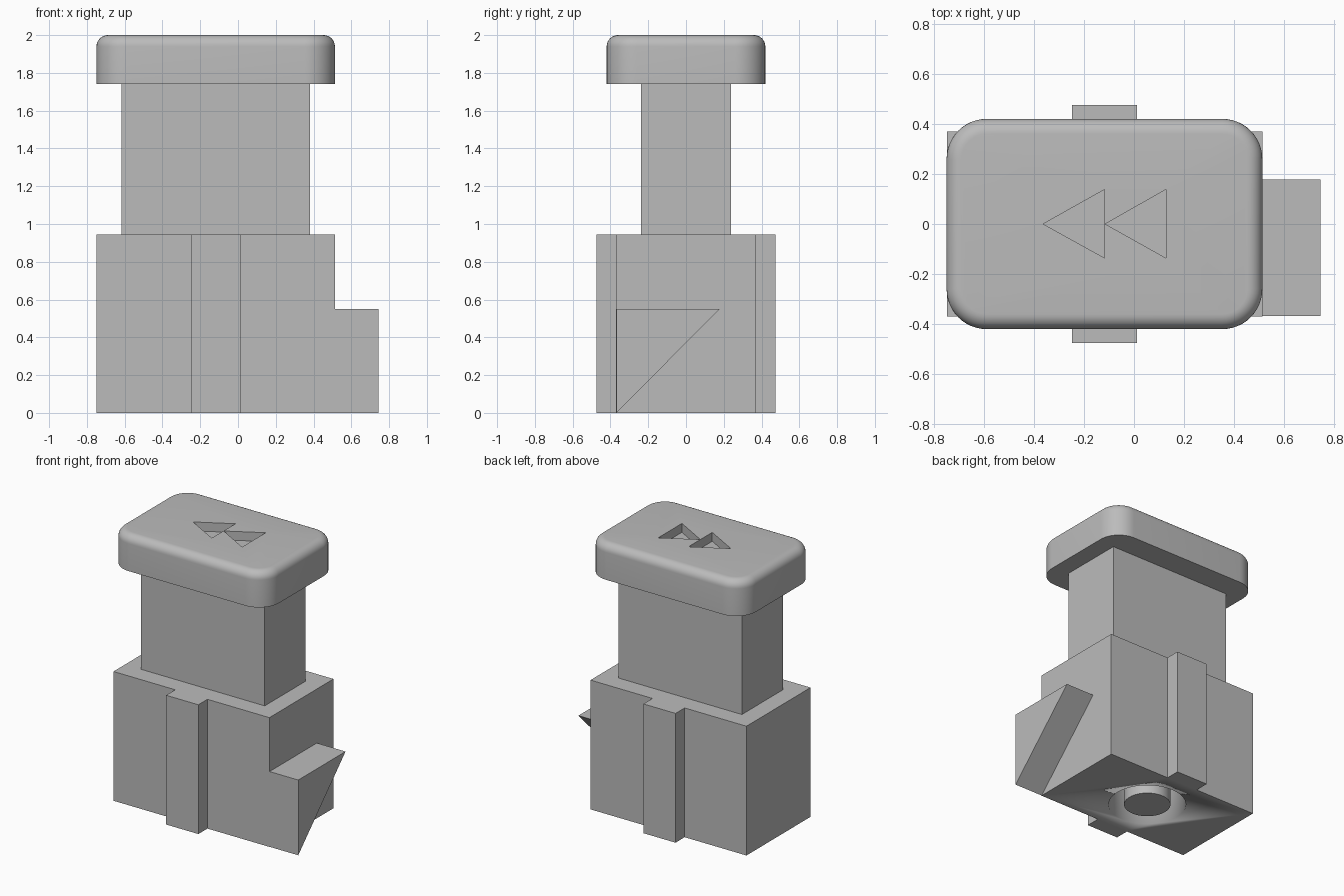
import bpy, bmesh, math
from mathutils import Vector

if "Cube" in bpy.data.objects:
    bpy.data.objects.remove(bpy.data.objects["Cube"])

grey = bpy.data.materials.new("grey plastic")
grey.diffuse_color = (0.5, 0.5, 0.5, 1)
grey.use_nodes = True
grey.node_tree.nodes["Principled BSDF"].inputs["Base Color"].default_value = grey.diffuse_color

CX = -0.118   # centre of the button column


def finish(name, bm):
    bmesh.ops.recalc_face_normals(bm, faces=bm.faces)
    mesh = bpy.data.meshes.new(name)
    bm.to_mesh(mesh)
    bm.free()
    mesh.materials.append(grey)
    ob = bpy.data.objects.new(name, mesh)
    bpy.context.collection.objects.link(ob)
    return ob


def prism(name, outline, extrude, top_bevel=0):
    """Extrude a closed outline of 3D points along a vector."""
    bm = bmesh.new()
    face = bm.faces.new([bm.verts.new(p) for p in outline])
    res = bmesh.ops.extrude_face_region(bm, geom=[face], use_keep_orig=True)
    moved = [v for v in res["geom"] if isinstance(v, bmesh.types.BMVert)]
    bmesh.ops.translate(bm, verts=moved, vec=Vector(extrude))
    if top_bevel:
        ztop = max(v.co.z for v in bm.verts)
        rim = [e for e in bm.edges if all(abs(v.co.z - ztop) < 1e-5 for v in e.verts)]
        bmesh.ops.bevel(bm, geom=rim, offset=top_bevel, segments=8,
                        profile=0.5, affect='EDGES', clamp_overlap=True)
    return finish(name, bm)


def cut(target, cutter):
    mod = target.modifiers.new("cut", 'BOOLEAN')
    mod.operation = 'DIFFERENCE'
    mod.solver = 'EXACT'
    mod.object = cutter
    cutter.hide_render = True
    cutter.hide_set(True)


def smooth(ob):
    bpy.ops.object.select_all(action='DESELECT')
    ob.select_set(True)
    bpy.context.view_layer.objects.active = ob
    bpy.ops.object.shade_smooth_by_angle(angle=math.radians(30))


def circle(r, z, n=64):
    return [(CX + r * math.cos(2 * math.pi * i / n), r * math.sin(2 * math.pi * i / n), z)
            for i in range(n)]


# Housing with a guide rib on the front and back
half = [(0.513, 0.37), (0.012, 0.37), (0.012, 0.475),
        (-0.248, 0.475), (-0.248, 0.37), (-0.748, 0.37)]
outline = half + [(x, -y) for x, y in reversed(half)]
housing = prism("housing", [(x, y, 0) for x, y in outline], (0, 0, 0.945))

# Spring socket in the underside, with a flush centre post
socket = prism("socket_cutter", circle(0.263, -0.1), (0, 0, 0.9))
smooth(socket)
cut(housing, socket)
smooth(housing)
post = prism("socket_post", circle(0.158, 0), (0, 0, 0.8))
smooth(post)

# Wedge-shaped side catch
prism("side_catch", [(0.513, -0.368, 0), (0.513, -0.368, 0.55), (0.513, 0.178, 0.55)],
      (0.232, 0, 0))

# Stem
prism("stem", [(CX + sx * 0.5, sy * 0.237, 0.945)
               for sx, sy in ((-1, -1), (1, -1), (1, 1), (-1, 1))], (0, 0, 0.795))

# Rounded cap
rad, pts = 0.16, []
for k, (sx, sy) in enumerate(((1, 1), (-1, 1), (-1, -1), (1, -1))):
    for i in range(13):
        a = math.pi / 2 * (k + i / 12)
        pts.append((CX + sx * (0.631 - rad) + rad * math.cos(a),
                    sy * (0.42 - rad) + rad * math.sin(a), 1.74))
cap = prism("cap", pts, (0, 0, 0.26), top_bevel=0.06)

# Two engraved arrowheads
for i, (tip, base) in enumerate(((-0.363, -0.117), (-0.115, 0.128))):
    arrow = prism("arrow_cutter_%d" % (i + 1),
                  [(tip, 0, 1.935), (base, -0.136, 1.935), (base, 0.138, 1.935)], (0, 0, 0.2))
    cut(cap, arrow)
smooth(cap)
